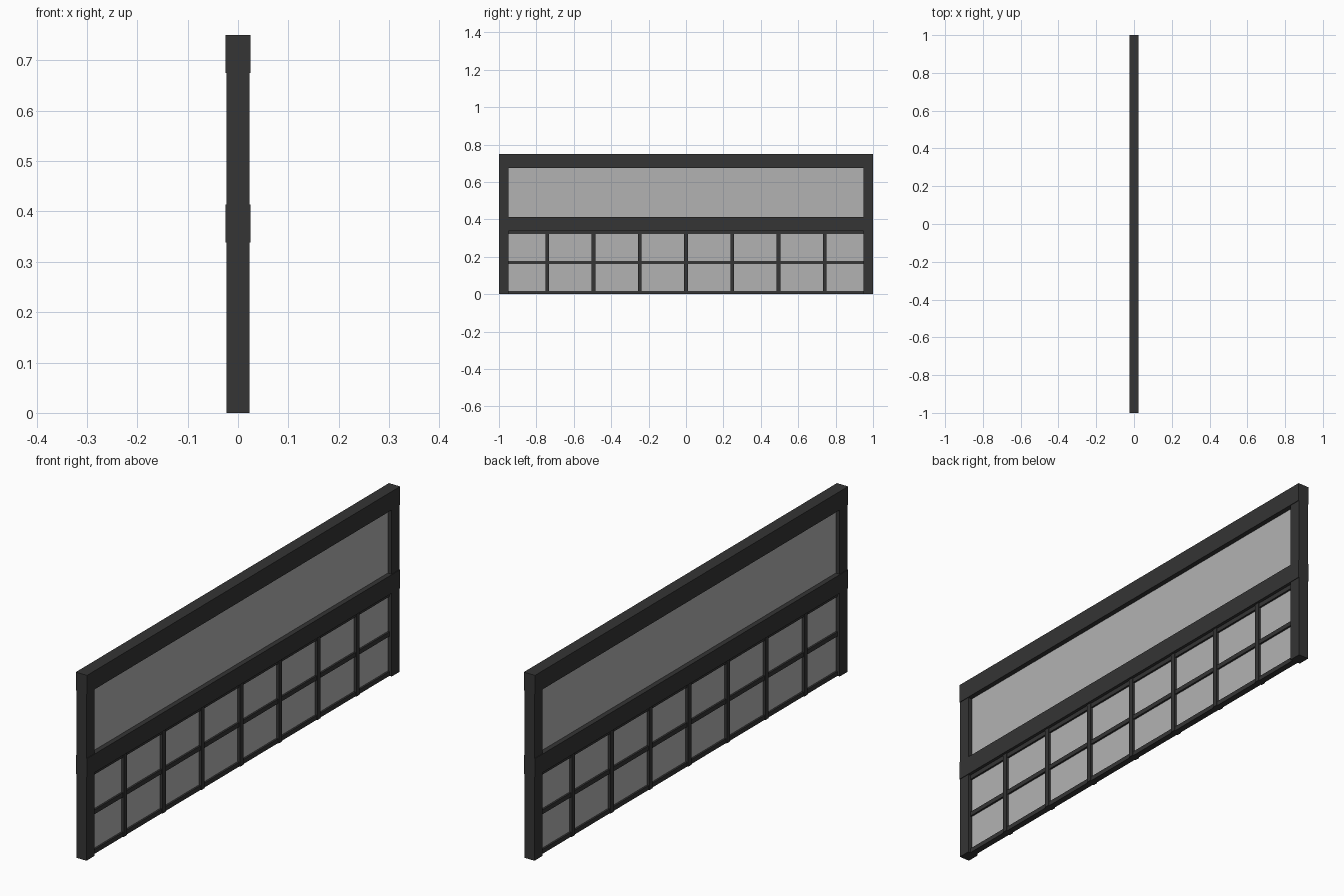
import bpy

if "Cube" in bpy.data.objects:
    bpy.data.objects.remove(bpy.data.objects["Cube"])


def material(name, rgba):
    m = bpy.data.materials.new(name)
    m.diffuse_color = rgba
    m.use_nodes = True
    m.node_tree.nodes["Principled BSDF"].inputs["Base Color"].default_value = m.diffuse_color
    return m


FRAME = material("dark_frame", (0.035, 0.035, 0.035, 1))
GLASS = material("pale_glass", (0.45, 0.45, 0.45, 0.6))


def box(name, half_x, y0, y1, z0, z1, mat=FRAME):
    bpy.ops.mesh.primitive_cube_add(size=1, location=(0, (y0 + y1) / 2, (z0 + z1) / 2))
    o = bpy.context.object
    o.name = name
    o.scale = (2 * half_x, y1 - y0, z1 - z0)
    bpy.ops.object.transform_apply(location=False, rotation=False, scale=True)
    o.data.materials.append(mat)
    return o


# Full-width rails, slightly thicker than the posts
box("top_rail", 0.025, -1, 1, 0.675, 0.75)
box("middle_rail", 0.025, -1, 1, 0.3385, 0.4135)

# End posts, split by the middle rail
for side, y0, y1 in (("left", -1, -0.95), ("right", 0.95, 1)):
    box(side + "_lower_post", 0.0225, y0, y1, 0, 0.3385)
    box(side + "_upper_post", 0.0225, y0, y1, 0.4135, 0.675)

# Thin horizontal glazing bars
for name, z0, z1 in (("bottom", 0, 0.018), ("centre", 0.16, 0.178), ("upper", 0.3205, 0.3385)):
    box(name + "_glazing_bar", 0.0125, -0.95, 0.95, z0, z1)

# Vertical glazing bars standing a little proud
for i in range(-3, 4):
    y = i * 0.2475
    box(f"vertical_glazing_bar_{i + 4}", 0.0165, y - 0.01, y + 0.01, 0, 0.3385)

# Glass panels
box("upper_glass", 0.005, -0.95, 0.95, 0.4135, 0.675, GLASS)
box("lower_glass", 0.005, -0.95, 0.95, 0.01, 0.33, GLASS)
